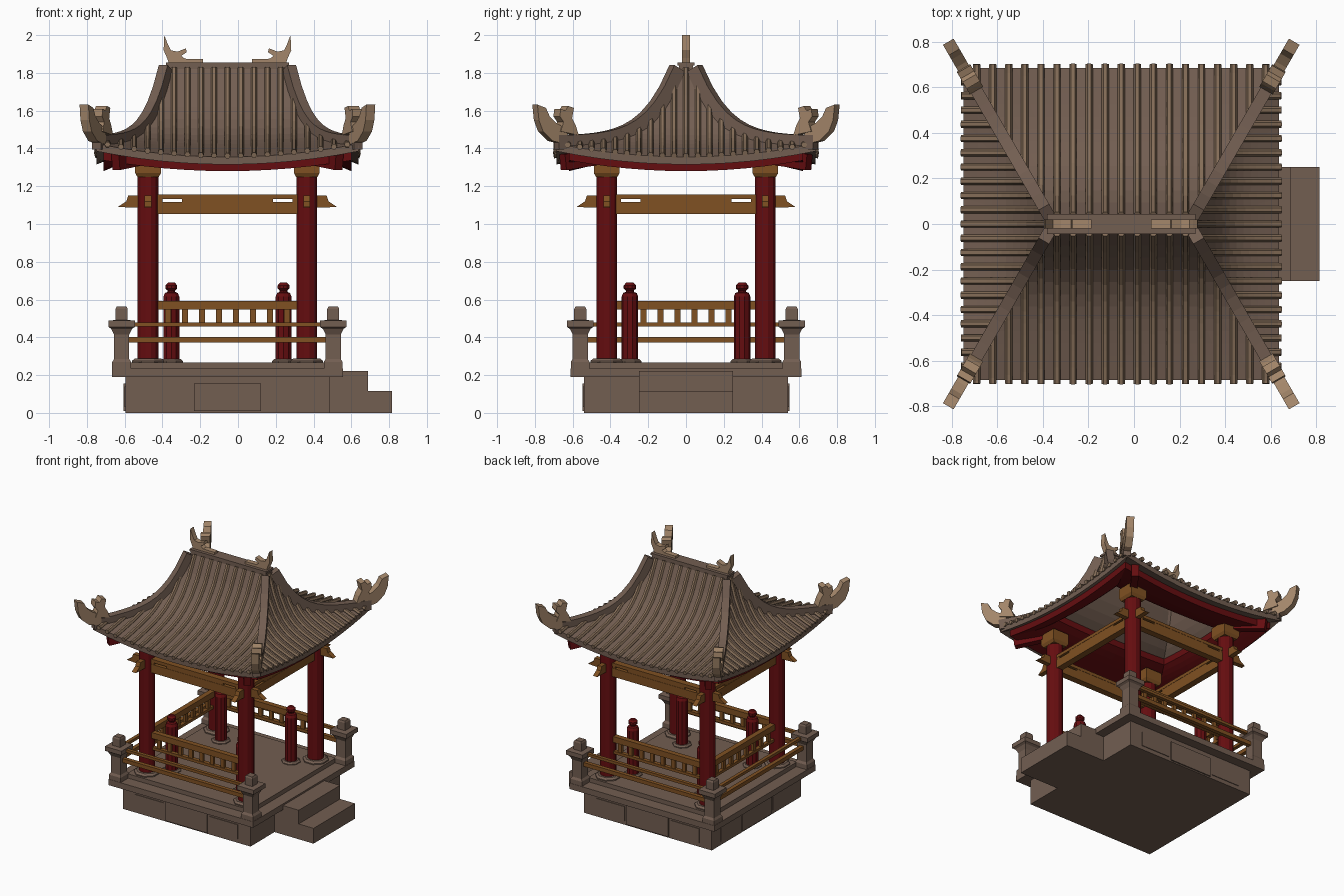
import bpy, bmesh, math
from mathutils import Vector

if "Cube" in bpy.data.objects:
    bpy.data.objects.remove(bpy.data.objects["Cube"])

CX = -0.056  # pavilion centre; the steps extend to +x


def material(name, rgb):
    m = bpy.data.materials.new(name)
    m.diffuse_color = (*rgb, 1)
    m.use_nodes = True
    m.node_tree.nodes["Principled BSDF"].inputs["Base Color"].default_value = m.diffuse_color
    return m


STONE = material("brown stone", (0.17, 0.112, 0.083))
TILE = material("light roof tile", (0.235, 0.155, 0.098))
TAN = material("tan ornament", (0.37, 0.24, 0.145))
RED = material("dark red lacquer", (0.13, 0.004, 0.005))
WOOD = material("orange brown wood", (0.215, 0.082, 0.016))


def make(name, bm, mat):
    bmesh.ops.remove_doubles(bm, verts=bm.verts, dist=1e-5)
    bmesh.ops.recalc_face_normals(bm, faces=bm.faces)
    me = bpy.data.meshes.new(name)
    bm.to_mesh(me)
    bm.free()
    me.materials.append(mat)
    ob = bpy.data.objects.new(name, me)
    ob.location.x = CX
    bpy.context.collection.objects.link(ob)
    return ob


def rot(p, k):
    x, y, z = p
    for _ in range(k % 4):
        x, y = -y, x
    return Vector((x, y, z))


def loft(bm, rings):
    """Closed rings of points joined in order, with end caps."""
    vs = [[bm.verts.new(p) for p in r] for r in rings]
    n = len(vs[0])
    for a, b in zip(vs, vs[1:]):
        for i in range(n):
            bm.faces.new((a[i], a[(i + 1) % n], b[(i + 1) % n], b[i]))
    bm.faces.new(vs[0][::-1])
    bm.faces.new(vs[-1])


def prism(bm, pts, offset):
    offset = Vector(offset)
    loft(bm, [[Vector(p) - offset for p in pts], [Vector(p) + offset for p in pts]])


def box(bm, x0, x1, y0, y1, z0, z1, k=0):
    loft(bm, [[rot(p, k) for p in ((x0, y0, z), (x1, y0, z), (x1, y1, z), (x0, y1, z))] for z in (z0, z1)])


def lathe(bm, x, y, n, profile):
    s = 1 / math.cos(math.pi / n)
    loft(bm, [[(x + r * s * math.cos(2 * math.pi * (i + .5) / n),
                y + r * s * math.sin(2 * math.pi * (i + .5) / n), z) for i in range(n)] for r, z in profile])


def sweep(bm, path, section):
    rings = []
    for i, p in enumerate(path):
        t = (path[min(i + 1, len(path) - 1)] - path[max(i - 1, 0)]).normalized()
        side = t.cross(Vector((0, 0, 1))).normalized()
        up = side.cross(t)
        rings.append([p + side * a + up * b for a, b in section])
    loft(bm, rings)


CORNERS = [(sx, sy) for sx in (-1, 1) for sy in (-1, 1)]

# stone base with panels on three sides, slab and floor
bm = bmesh.new()
box(bm, -.54, .54, -.54, .54, 0, .19)
box(bm, -.612, .612, -.612, .612, .19, .235)
box(bm, -.52, .52, -.52, .52, .235, .268)
make("stone_base", bm, STONE)
bm = bmesh.new()
for k in (0, 2, 3):
    box(bm, -.178, .178, -.549, -.53, .01, .155, k)
    for s in (-.315, .315):
        box(bm, s - .12, s + .12, -.545, -.53, .03, .14, k)
make("base_panels", bm, STONE)

# entrance steps on +x
bm = bmesh.new()
box(bm, .52, .745, -.25, .25, 0, .222)
box(bm, .745, .871, -.25, .25, 0, .117)
make("entrance_steps", bm, STONE)

# corner stone posts
bm = bmesh.new()
for sx, sy in CORNERS:
    lathe(bm, sx * .56, sy * .56, 4, [(.05, .235), (.05, .27), (.04, .285), (.04, .415), (.055, .445),
                                     (.07, .455), (.07, .488), (.032, .492), (.032, .55), (.026, .562)])
make("corner_stone_posts", bm, STONE)

# columns, footings, short inner posts and capitals
cols, feet, posts, caps = (bmesh.new() for _ in range(4))
for sx, sy in CORNERS:
    x, y = sx * .42, sy * .42
    lathe(cols, x, y, 12, [(.055, .27), (.055, 1.3)])
    lathe(feet, x, y, 8, [(.085, .262), (.085, .276), (.07, .288)])
    lathe(caps, x, y, 4, [(.056, 1.248), (.068, 1.27), (.068, 1.345)])
    x, y = sx * .297, sy * .297
    lathe(feet, x, y, 8, [(.062, .262), (.062, .274), (.05, .284)])
    lathe(posts, x, y, 10, [(.042, .27), (.042, .615), (.034, .635), (.02, .64), (.02, .648),
                            (.031, .658), (.031, .675), (.018, .69)])
make("columns", cols, RED)
make("column_footings", feet, STONE)
make("short_posts", posts, RED)
make("column_capitals", caps, WOOD)

# railings on three sides: outer rails between stone posts, balustrade between columns
outer, inner = bmesh.new(), bmesh.new()
for k in (0, 2, 3):
    box(outer, -.53, .53, -.573, -.547, .457, .478, k)
    box(outer, -.53, .53, -.575, -.545, .373, .403, k)
    box(inner, -.385, .385, -.44, -.4, .547, .592, k)
    box(inner, -.385, .385, -.435, -.405, .457, .478, k)
    for i in range(8):
        x = (i - 3.5) * .09
        box(inner, x - .015, x + .015, -.43, -.41, .475, .55, k)
make("outer_rails", outer, WOOD)
make("balustrades", inner, WOOD)

# tie beams with slots and shaped ends
bm = bmesh.new()
END = [(.44, 1.15), (.525, 1.15), (.535, 1.12), (.58, 1.09), (.44, 1.085)]
for k in range(4):
    box(bm, -.4, .4, -.445, -.395, 1.052, 1.117, k)
    box(bm, -.4, .4, -.445, -.395, 1.132, 1.156, k)
    for a, b in ((-.4, -.345), (-.24, .24), (.345, .4)):
        box(bm, a, b, -.443, -.397, 1.117, 1.132, k)
    for s in (-1, 1):
        prism(bm, [rot((s * x, -.42, z), k) for x, z in END], rot((0, .018, 0), k))
make("tie_beams", bm, WOOD)


# roof surface: t runs from ridge to eave, u across the slope
def xh(t): return .32 + .373 * t
def yh(t): return .04 + .645 * t


def surf(side, t, u, off=0.0):
    x, y = (u * xh(t), -yh(t)) if side % 2 == 0 else (xh(t), u * yh(t))
    if side > 1:
        x, y = -x, -y
    d = max(0, 1 - t)
    return Vector((x, y, 1.355 + .15 * d + .315 * d ** 4.5 + .07 * t * t * u * u + off))


def roof_layer(name, t0, t1, top, bottom, mat, nt=12, nu=12):
    bm = bmesh.new()
    for side in range(4):
        def g(off):
            return [[bm.verts.new(surf(side, t0 + (t1 - t0) * i / nt, 2 * j / nu - 1, off))
                     for j in range(nu + 1)] for i in range(nt + 1)]
        a, b = g(top), g(bottom)
        for j in range(nu):
            for v in (a, b):
                for i in range(nt):
                    bm.faces.new((v[i][j], v[i][j + 1], v[i + 1][j + 1], v[i + 1][j]))
            for i in (0, nt):
                bm.faces.new((a[i][j], a[i][j + 1], b[i][j + 1], b[i][j]))
    make(name, bm, mat)


roof_layer("roof_tiles", 0, 1, 0, -.04, STONE)
roof_layer("red_soffit", .42, .9, -.042, -.09, RED, 6)

# round tile ribs running down each slope
bm = bmesh.new()
HEX = [(.016 * math.cos(i * math.pi / 3), .016 * math.sin(i * math.pi / 3)) for i in range(6)]
for side in range(4):
    half, start, gain, step, n = ((xh, .32, .373, .0705, 9), (yh, .04, .645, .0625, 10))[side % 2]
    for k in range(-n, n + 1):
        c = k * step
        t0 = max(0, (abs(c) - start) / gain)
        ts = [t0 + (1.025 - t0) * i / 9 for i in range(10)]
        sweep(bm, [surf(side, t, c / half(t), .006) for t in ts], HEX)
make("roof_ribs", bm, TILE)

# hip ridges, upturned corner horns, small finials, red corner rafters
hips, horns, rafters = (bmesh.new() for _ in range(3))
RECT = [(-.027, -.03), (.027, -.03), (.027, .045), (-.027, .045)]
HORN = [(.64, 1.42), (.72, 1.44), (.77, 1.49), (.792, 1.55), (.8, 1.632), (.755, 1.615), (.735, 1.57),
        (.70, 1.535), (.64, 1.50)]
FINIAL = [(.585, 1.47), (.68, 1.49), (.665, 1.54), (.685, 1.57), (.68, 1.61), (.655, 1.60), (.64, 1.625),
          (.61, 1.615), (.62, 1.56), (.60, 1.52)]
for sx, sy in CORNERS:
    def hip(y, z): return Vector((sx * (.32 + .578 * (y - .04)), sy * y, z))
    def mir(v): return Vector((sx * abs(v.x), sy * abs(v.y), v.z))
    sweep(hips, [mir(surf(0, i / 12, 1)) for i in range(13)], RECT)
    across = Vector((sx * .866, -sy * .5, 0))
    prism(horns, [hip(y, z) for y, z in HORN], across * .027)
    prism(horns, [hip(y, z) for y, z in FINIAL], across * .034)
    sweep(rafters, [Vector((sx * .4, sy * .4, 1.37)), Vector((sx * .592, sy * .652, 1.33))],
          [(-.025, -.045), (.025, -.045), (.025, .04), (-.025, .04)])
make("hip_ridges", hips, STONE)
make("corner_horns", horns, TAN)
make("corner_rafters", rafters, RED)

# main ridge and its end ornaments
bm = bmesh.new()
box(bm, -.318, .318, -.038, .038, 1.76, 1.845)
box(bm, -.325, .325, -.044, .044, 1.84, 1.856)
make("main_ridge", bm, STONE)
bm = bmesh.new()
TAIL = [(-.334, 2.0), (-.338, 1.92), (-.32, 1.88), (-.31, 1.85), (-.13, 1.85), (-.13, 1.873), (-.225, 1.875),
        (-.245, 1.89), (-.215, 1.91), (-.22, 1.93), (-.265, 1.912), (-.3, 1.92), (-.315, 1.95)]
for s in (-1, 1):
    prism(bm, [(s * x, 0, z) for x, z in TAIL], (0, .02, 0))
make("ridge_ornaments", bm, TAN)
